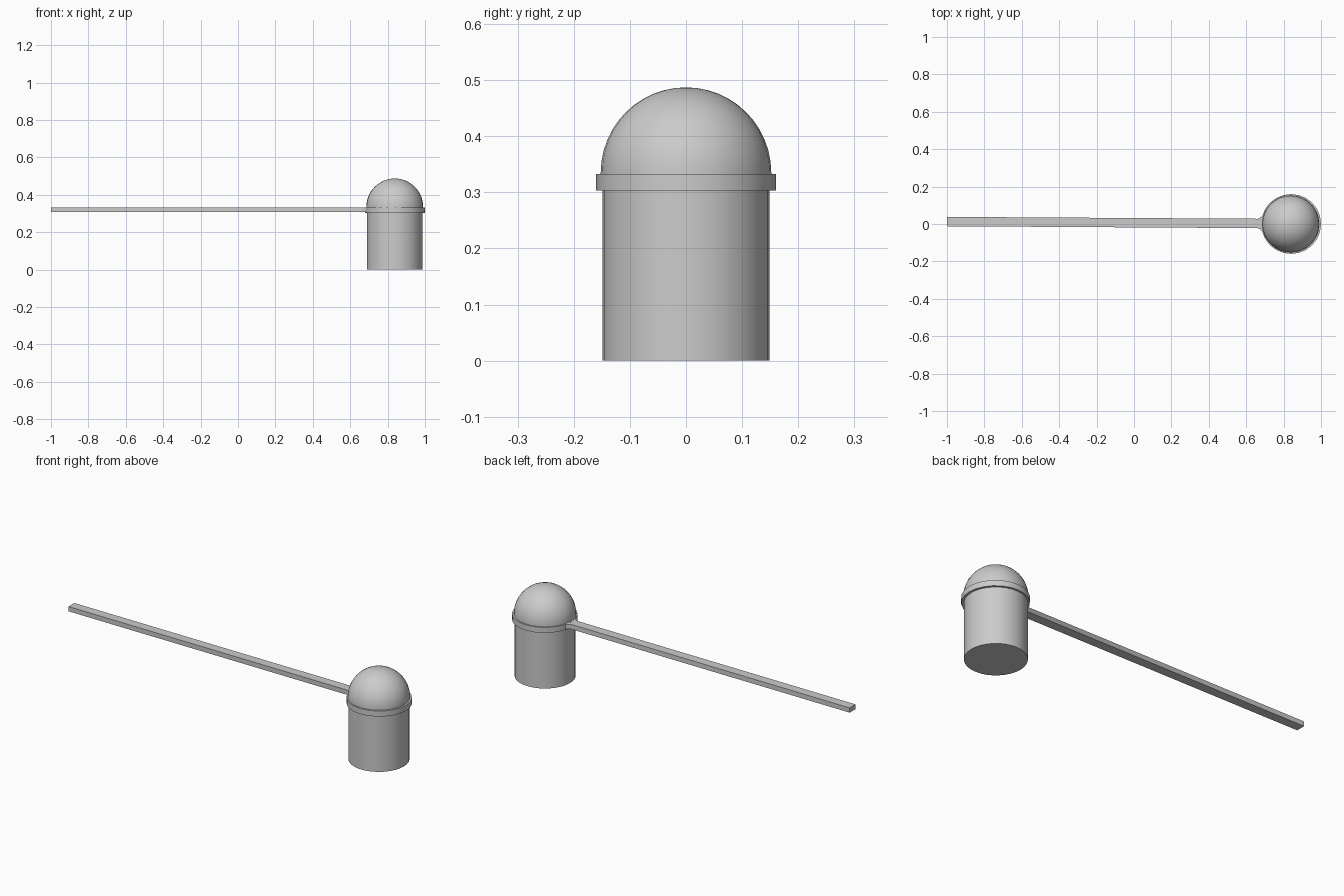
import bpy, bmesh, math

if "Cube" in bpy.data.objects:
    bpy.data.objects.remove(bpy.data.objects["Cube"])

CX = 0.838


def lathe(name, profile, sides, cx):
    """Spin an (r, z) profile round a vertical axis; r = 0 makes a pole."""
    bm = bmesh.new()
    rings = []
    for r, z in profile:
        if r == 0:
            rings.append([bm.verts.new((cx, 0, z))] * sides)
        else:
            rings.append([bm.verts.new((cx + r * math.cos(2 * math.pi * i / sides),
                                        r * math.sin(2 * math.pi * i / sides), z))
                          for i in range(sides)])
    for a, b in zip(rings, rings[1:]):
        for i in range(sides):
            j = (i + 1) % sides
            quad = list(dict.fromkeys((a[i], a[j], b[j], b[i])))
            bm.faces.new(quad)
    return finish(name, bm)


def finish(name, bm):
    bmesh.ops.recalc_face_normals(bm, faces=bm.faces)
    me = bpy.data.meshes.new(name)
    bm.to_mesh(me)
    bm.free()
    ob = bpy.data.objects.new(name, me)
    bpy.context.collection.objects.link(ob)
    bpy.ops.object.select_all(action='DESELECT')
    ob.select_set(True)
    bpy.context.view_layer.objects.active = ob
    bpy.ops.object.shade_smooth_by_angle(angle=math.radians(35))
    return ob


# Cylindrical body, closed at the bottom
lathe("body", [(0, 0), (0.149, 0), (0.149, 0.318), (0, 0.318)], 32, CX)

# Collar ring around the top of the body
lathe("collar", [(0.147, 0.303), (0.16, 0.303), (0.16, 0.333), (0.147, 0.333)], 24, 0.84)

# Hemispherical dome
R, Z0, steps = 0.152, 0.335, 12
dome = [(0.152, 0.325)]
dome += [(R * math.cos(math.pi / 2 * i / steps), Z0 + R * math.sin(math.pi / 2 * i / steps))
         for i in range(steps)]
lathe("dome", dome + [(0, Z0 + R)], 32, CX)

# Long slightly skewed arm, flared where it meets the collar
bm = bmesh.new()
outline = [(-1, -0.012), (0.662, -0.022), (0.675, -0.028), (0.695, -0.05),
           (0.695, 0.05), (0.675, 0.034), (0.662, 0.028), (-1, 0.038)]
face = bm.faces.new([bm.verts.new((x, y, 0.307)) for x, y in outline])
ext = bmesh.ops.extrude_face_region(bm, geom=[face])
bmesh.ops.translate(bm, vec=(0, 0, 0.0255),
                    verts=[v for v in ext["geom"] if isinstance(v, bmesh.types.BMVert)])
finish("arm", bm)
